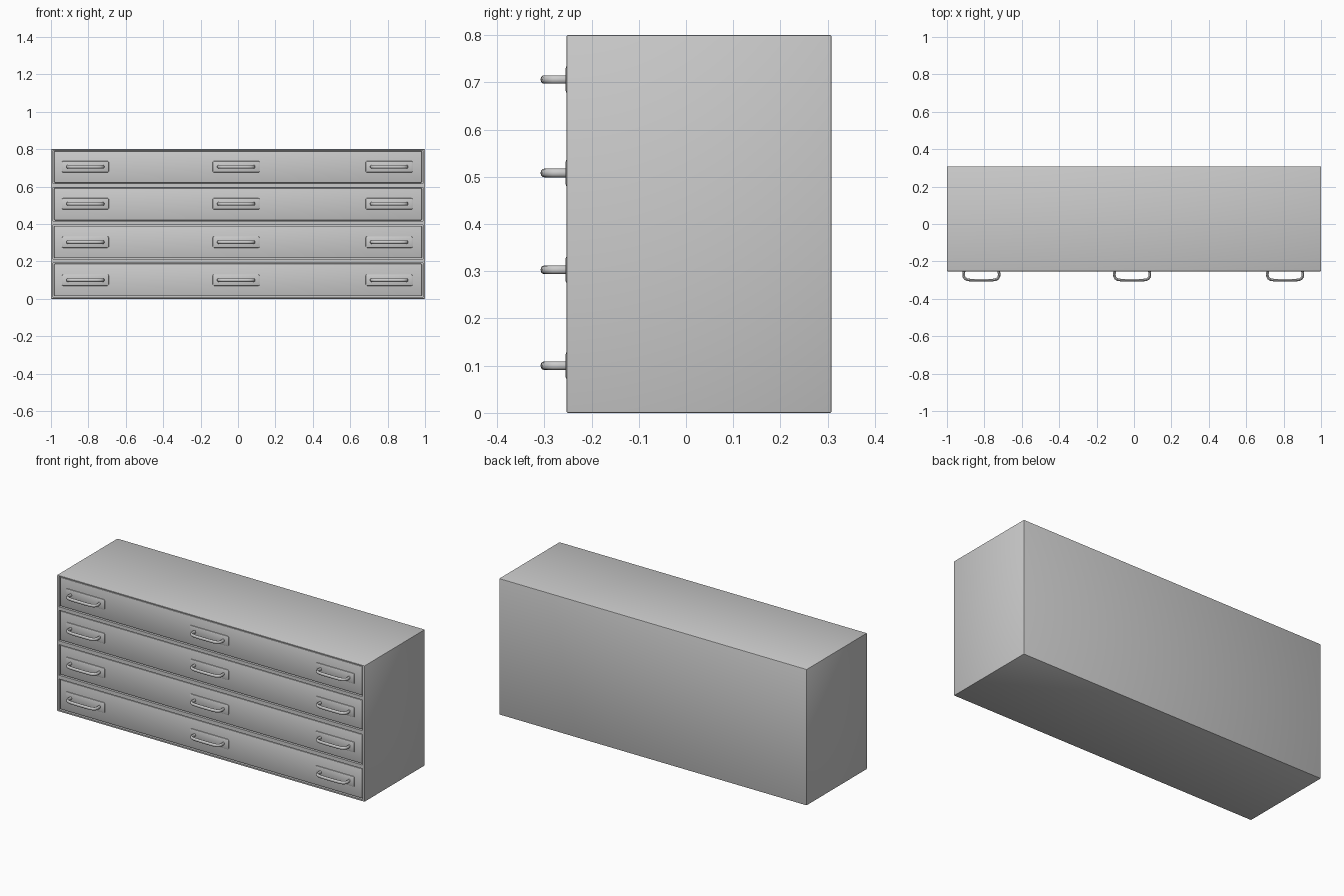
import bpy, bmesh, math
from mathutils import Vector

if "Cube" in bpy.data.objects:
    bpy.data.objects.remove(bpy.data.objects["Cube"], do_unlink=True)

grey = bpy.data.materials.new("cabinet_grey")
grey.use_nodes = True
grey.diffuse_color = (0.6, 0.6, 0.6, 1)
grey.node_tree.nodes["Principled BSDF"].inputs["Base Color"].default_value = (0.6, 0.6, 0.6, 1)

FRONT, BACK = -0.253, 0.308
DRAWERS = [(0.014, 0.188, 0.1), (0.218, 0.39, 0.303),
           (0.42, 0.592, 0.508), (0.62, 0.79, 0.706)]   # bottom, top, handle height
COLUMNS = [-0.816, -0.01, 0.808]


def finish(name, bm):
    bmesh.ops.recalc_face_normals(bm, faces=bm.faces)
    mesh = bpy.data.meshes.new(name)
    bm.to_mesh(mesh)
    bm.free()
    mesh.materials.append(grey)
    obj = bpy.data.objects.new(name, mesh)
    bpy.context.collection.objects.link(obj)
    return obj


def smooth(obj):
    bpy.ops.object.select_all(action='DESELECT')
    obj.select_set(True)
    bpy.context.view_layer.objects.active = obj
    bpy.ops.object.shade_smooth_by_angle(angle=math.radians(35))


def box(name, lo, hi, bevel=0, segments=2):
    lo, hi = Vector(lo), Vector(hi)
    bm = bmesh.new()
    bmesh.ops.create_cube(bm, size=1)
    for v in bm.verts:
        v.co = Vector(((lo[i] + hi[i]) / 2 + v.co[i] * (hi[i] - lo[i]) for i in range(3)))
    if bevel:
        bmesh.ops.bevel(bm, geom=bm.edges[:], offset=bevel, segments=segments,
                        profile=0.5, affect='EDGES')
    return finish(name, bm)


def handle(name, cx, cz, sides=12):
    # Bow-shaped bar: half profile mirrored, swept with an oval section
    half = [(0.092, FRONT + 0.005), (0.095, -0.268), (0.094, -0.281), (0.088, -0.291),
            (0.078, -0.297), (0.06, -0.3), (0.03, -0.301)]
    path = [Vector((-x, y)) for x, y in half] + [Vector(p) for p in reversed(half)]
    bm = bmesh.new()
    rings = []
    for i, p in enumerate(path):
        t = (path[min(i + 1, len(path) - 1)] - path[max(i - 1, 0)]).normalized()
        n = Vector((-t.y, t.x))
        ring = []
        for k in range(sides):
            a = math.tau * k / sides
            q = p + n * 0.007 * math.cos(a)
            ring.append(bm.verts.new((cx + q.x, q.y, cz + 0.009 * math.sin(a))))
        rings.append(ring)
    for a, b in zip(rings, rings[1:]):
        for k in range(sides):
            j = (k + 1) % sides
            bm.faces.new((a[k], a[j], b[j], b[k]))
    bm.faces.new(rings[0])
    bm.faces.new(rings[-1])
    smooth(finish(name, bm))


# Carcass with one shallow opening per drawer
carcass = box("carcass", (-1, FRONT, 0), (1, BACK, 0.8), 0.003)
for low, high, _ in DRAWERS:
    cutter = box("opening_cutter", (-0.988, FRONT - 0.05, low - 0.004),
                 (0.988, FRONT + 0.02, high + 0.004))
    cutter.hide_render = True
    mod = carcass.modifiers.new("opening", 'BOOLEAN')
    mod.operation = 'DIFFERENCE'
    mod.solver = 'EXACT'
    mod.object = cutter
    bpy.ops.object.select_all(action='DESELECT')
    bpy.context.view_layer.objects.active = carcass
    carcass.select_set(True)
    bpy.ops.object.modifier_apply(modifier=mod.name)
    bpy.data.objects.remove(cutter, do_unlink=True)
smooth(carcass)

# Drawer fronts, handle plates and handles
for row, (low, high, z) in enumerate(DRAWERS, 1):
    smooth(box(f"drawer_front_{row}", (-0.983, FRONT + 0.003, low),
               (0.983, FRONT + 0.03, high), 0.005))
    for col, x in enumerate(COLUMNS, 1):
        smooth(box(f"handle_plate_{row}_{col}", (x - 0.126, FRONT - 0.002, z - 0.031),
                   (x + 0.126, FRONT + 0.014, z + 0.031), 0.007))
        handle(f"handle_{row}_{col}", x, z)
